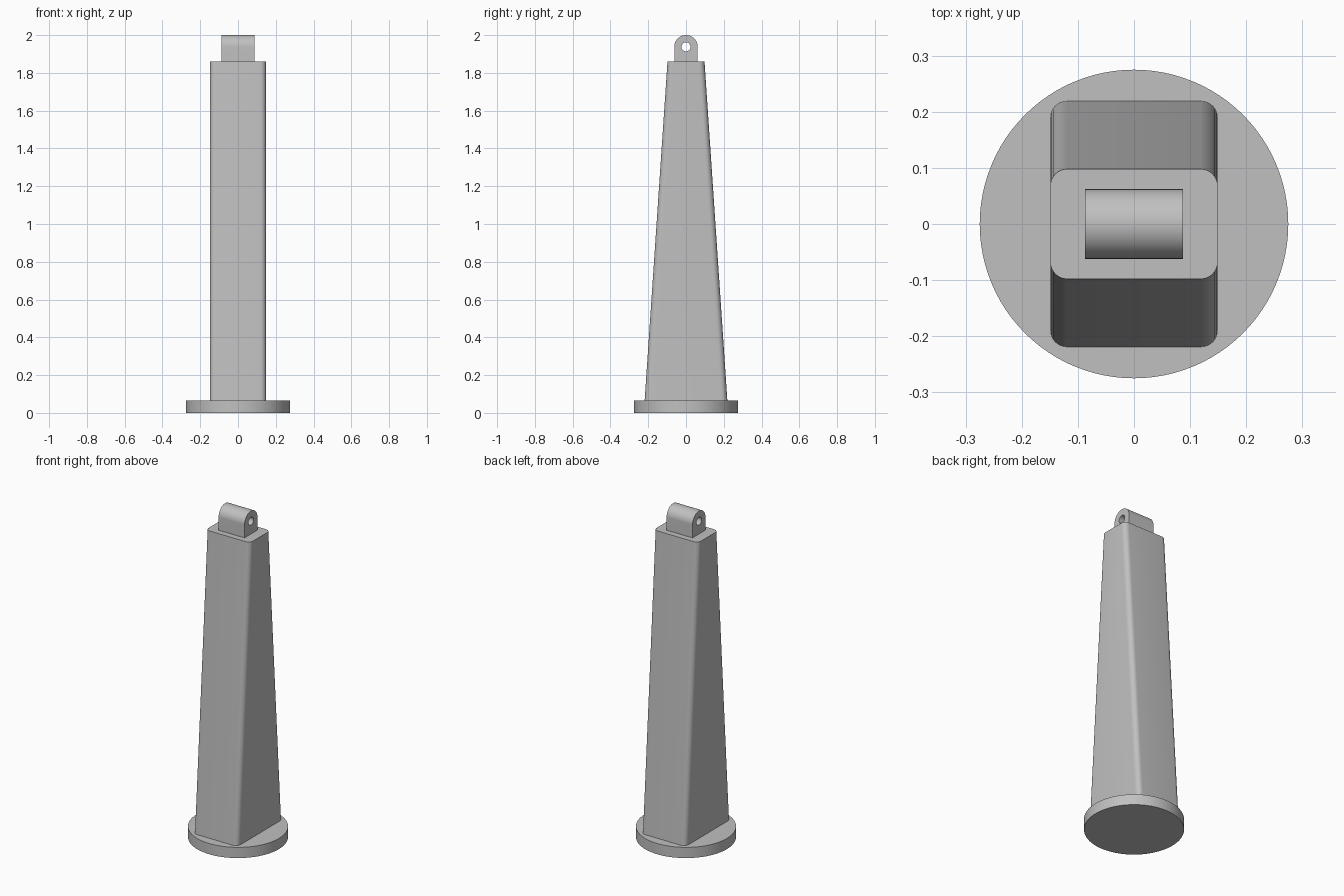
import bpy
import bmesh
from math import sin, cos, pi, radians

default = bpy.data.objects.get("Cube")
if default:
    bpy.data.objects.remove(default, do_unlink=True)

GREY = (0.53, 0.53, 0.53, 1)
grey = bpy.data.materials.new("plain grey")
grey.use_nodes = True
grey.diffuse_color = GREY
grey.node_tree.nodes["Principled BSDF"].inputs["Base Color"].default_value = GREY


def finish(bm, name):
    """Turn a bmesh into a smooth-shaded object with sharp edges kept."""
    bmesh.ops.recalc_face_normals(bm, faces=bm.faces)
    mesh = bpy.data.meshes.new(name)
    bm.to_mesh(mesh)
    bm.free()
    mesh.materials.append(grey)
    obj = bpy.data.objects.new(name, mesh)
    bpy.context.collection.objects.link(obj)
    bpy.ops.object.select_all(action="DESELECT")
    obj.select_set(True)
    bpy.context.view_layer.objects.active = obj
    bpy.ops.object.shade_smooth_by_angle(angle=radians(30))
    return obj


def arc(cx, cy, r, start, end, steps):
    angles = [start + (end - start) * i / steps for i in range(steps + 1)]
    return [(cx + r * cos(a), cy + r * sin(a)) for a in angles]


def rounded_rect(hx, hy, r, steps=8):
    corners = [(1, 1), (-1, 1), (-1, -1), (1, -1)]
    pts = []
    for i, (sx, sy) in enumerate(corners):
        pts += arc(sx * (hx - r), sy * (hy - r), r, i * pi / 2, (i + 1) * pi / 2, steps)
    return pts


def loop(bm, coords):
    verts = [bm.verts.new(c) for c in coords]
    edges = [bm.edges.new((v, verts[i - 1])) for i, v in enumerate(verts)]
    return verts, edges


# Round base plate
BASE_H = 0.065
bm = bmesh.new()
bmesh.ops.create_cone(bm, cap_ends=True, segments=96, radius1=0.275, radius2=0.275, depth=BASE_H)
bmesh.ops.translate(bm, verts=bm.verts, vec=(0, 0, BASE_H / 2))
finish(bm, "base_plate")

# Tapered column with rounded corners, narrowing front to back only
bm = bmesh.new()
bottom, low_edges = loop(bm, [(x, y, BASE_H) for x, y in rounded_rect(0.149, 0.219, 0.03)])
top, high_edges = loop(bm, [(x, y, 1.86) for x, y in rounded_rect(0.149, 0.098, 0.03)])
bmesh.ops.bridge_loops(bm, edges=low_edges + high_edges)
bm.faces.new(bottom)
bm.faces.new(top)
finish(bm, "tapered_column")

# Round-topped lug with a pin hole running side to side
HALF_W, R, EYE_Z = 0.087, 0.062, 1.938
bm = bmesh.new()
outline = arc(0, EYE_Z, R, 0, pi, 32) + [(-R, 1.86), (R, 1.86)]
hole = arc(0, EYE_Z, 0.024, 0, 2 * pi, 32)[:-1]
edges = []
for ring in (outline, hole):
    edges += loop(bm, [(-HALF_W, y, z) for y, z in ring])[1]
bmesh.ops.triangle_fill(bm, edges=edges, use_beauty=True, normal=(1, 0, 0))
side = bmesh.ops.extrude_face_region(bm, geom=bm.faces[:], use_keep_orig=True)
moved = [g for g in side["geom"] if isinstance(g, bmesh.types.BMVert)]
bmesh.ops.translate(bm, verts=moved, vec=(2 * HALF_W, 0, 0))
finish(bm, "top_lug")
